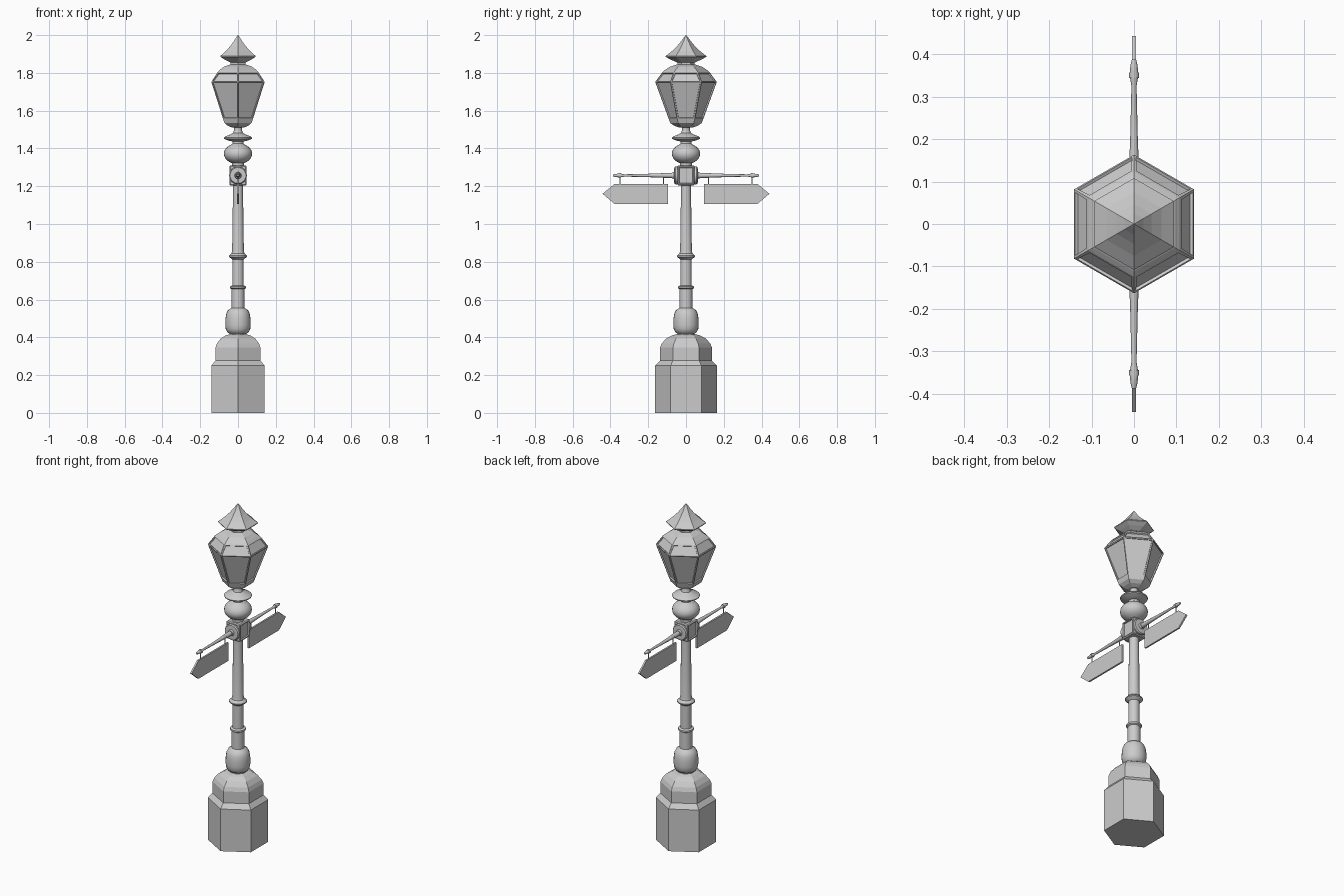
import bpy, bmesh, math
from mathutils import Matrix, Vector

if "Cube" in bpy.data.objects:
    bpy.data.objects.remove(bpy.data.objects["Cube"])

smooth_parts = []


def add_object(name, bm, mirror_y=False):
    bmesh.ops.recalc_face_normals(bm, faces=bm.faces)
    mesh = bpy.data.meshes.new(name)
    bm.to_mesh(mesh)
    bm.free()
    obj = bpy.data.objects.new(name, mesh)
    bpy.context.collection.objects.link(obj)
    if mirror_y:
        mod = obj.modifiers.new("Mirror", "MIRROR")
        mod.use_axis = (False, True, False)
        mod.use_mirror_merge = False
    return obj


def lathe(profile, sides, matrix=None):
    """Closed solid from (radius, height) points; first vertex lies on +y."""
    bm = bmesh.new()
    rings, bands = [], []
    for r, z in profile:
        ring = []
        for i in range(sides):
            a = math.pi / 2 + 2 * math.pi * i / sides
            ring.append(bm.verts.new((r * math.cos(a), r * math.sin(a), z)))
        rings.append(ring)
    for lo, hi in zip(rings, rings[1:]):
        bands.append([bm.faces.new((lo[i], lo[(i + 1) % sides], hi[(i + 1) % sides], hi[i]))
                      for i in range(sides)])
    bm.faces.new(rings[0][::-1])
    bm.faces.new(rings[-1])
    if matrix:
        bm.transform(matrix)
    return bm, bands


def hex_part(name, profile, panel_bands=()):
    bm, bands = lathe(profile, 6)
    bmesh.ops.recalc_face_normals(bm, faces=bm.faces)
    for b in panel_bands:
        bmesh.ops.inset_individual(bm, faces=bands[b], thickness=0.009)
        bmesh.ops.inset_individual(bm, faces=bands[b], thickness=0.001, depth=-0.007)
    return add_object(name, bm)


def round_part(name, profile, sides=24, matrix=None, mirror_y=False):
    bm, _ = lathe(profile, sides, matrix)
    obj = add_object(name, bm, mirror_y)
    smooth_parts.append(obj)
    return obj


def ellipse(r, zc, h, r_min, steps=10):
    """Bulged profile between two necks of radius r_min."""
    a0 = math.acos(r_min / r)
    angles = [-a0 + 2 * a0 * i / steps for i in range(steps + 1)]
    return [(r * math.cos(a), zc + h * math.sin(a) / math.sin(a0)) for a in angles]


# Hexagonal plinth with stepped, domed shoulder
hex_part("base", [(0.163, 0), (0.163, 0.25), (0.138, 0.277), (0.138, 0.345),
                  (0.128, 0.368), (0.106, 0.393), (0.075, 0.41), (0.045, 0.418)])

# Round column: bulb, shaft and two collars
round_part("column", [
    (0.046, 0.41), (0.046, 0.42), (0.057, 0.427), (0.065, 0.445), (0.067, 0.465),
    (0.066, 0.5), (0.062, 0.525), (0.053, 0.544), (0.034, 0.556), (0.034, 0.655),
    (0.042, 0.66), (0.042, 0.67), (0.030, 0.675), (0.030, 0.813), (0.036, 0.817),
    (0.048, 0.826), (0.048, 0.832), (0.034, 0.845), (0.031, 0.86), (0.026, 1.215)])

# Junction box with recessed panels on its two open sides
bm = bmesh.new()
bmesh.ops.create_cube(bm, size=1, matrix=Matrix.Translation((0, 0, 1.257))
                      @ Matrix.Diagonal((0.092, 0.092, 0.104, 1)))
bm.normal_update()
panels = [f for f in bm.faces if abs(f.normal.x) > 0.5]
bmesh.ops.inset_individual(bm, faces=panels, thickness=0.014)
bmesh.ops.inset_individual(bm, faces=panels, thickness=0.002, depth=-0.008)
bmesh.ops.bevel(bm, geom=[e for e in bm.edges if e.calc_face_angle(0) > 1.5
                          and abs(e.verts[0].co.y) > 0.045
                          and abs(e.verts[1].co.y) > 0.045],
                offset=0.005, segments=1, affect='EDGES')
add_object("junction_box", bm)

# Flanges and tapered arms, pointing along +y and mirrored
along_y = Matrix.Translation((0, 0, 1.257)) @ Matrix.Rotation(-math.pi / 2, 4, 'X')
round_part("flange", [(0.045, 0.044), (0.047, 0.048), (0.047, 0.056), (0.042, 0.062),
                      (0.018, 0.063), (0.016, 0.075)], 24, along_y, True)
round_part("arm", [(0.014, 0.06), (0.013, 0.10), (0.009, 0.20), (0.006, 0.325),
                   (0.009, 0.342), (0.010, 0.358), (0.008, 0.375), (0.005, 0.387)],
           12, along_y, True)

# Sign hangers
for i, y in enumerate((0.12, 0.35)):
    round_part(f"hanger_{i + 1}", [(0.003, 1.205), (0.003, 1.255)], 8,
               Matrix.Translation((0, y, 0)), True)
    round_part(f"hanger_sleeve_{i + 1}", [(0.012, y - 0.006), (0.012, y + 0.006)],
               12, along_y, True)

# Pointed sign boards
bm = bmesh.new()
outline = [(0.095, 1.105), (0.377, 1.105), (0.442, 1.160), (0.377, 1.213), (0.095, 1.213)]
face = bm.faces.new([bm.verts.new((-0.005, y, z)) for y, z in outline])
ext = bmesh.ops.extrude_face_region(bm, geom=[face])
bmesh.ops.translate(bm, vec=Vector((0.01, 0, 0)),
                    verts=[v for v in ext["geom"] if isinstance(v, bmesh.types.BMVert)])
add_object("sign", bm, True)

# Turned neck between box and lantern
round_part("neck", [(0.032, 1.30), (0.032, 1.322)] + ellipse(0.075, 1.372, 0.047, 0.038)
           + [(0.030, 1.425), (0.030, 1.437), (0.050, 1.441), (0.073, 1.451),
              (0.075, 1.457), (0.068, 1.464), (0.040, 1.474), (0.026, 1.482),
              (0.021, 1.495), (0.021, 1.51), (0.028, 1.53)])

# Hexagonal lantern with recessed panes in the lower and upper bands
hex_part("lantern", [(0.035, 1.510), (0.062, 1.520), (0.083, 1.535), (0.091, 1.555),
                     (0.163, 1.752), (0.124, 1.805), (0.112, 1.815), (0.085, 1.833),
                     (0.046, 1.845)], panel_bands=(3, 4))

# Flared cap with pointed finial
hex_part("cap", [(0.046, 1.838), (0.046, 1.855), (0.080, 1.870), (0.108, 1.885),
                 (0.108, 1.889), (0.075, 1.915), (0.047, 1.942), (0.026, 1.967),
                 (0.011, 1.988), (0.001, 2.0)])

# Smooth shading on the turned parts only
for obj in smooth_parts:
    obj.select_set(True)
bpy.context.view_layer.objects.active = smooth_parts[0]
bpy.ops.object.shade_smooth_by_angle(angle=math.radians(35))
